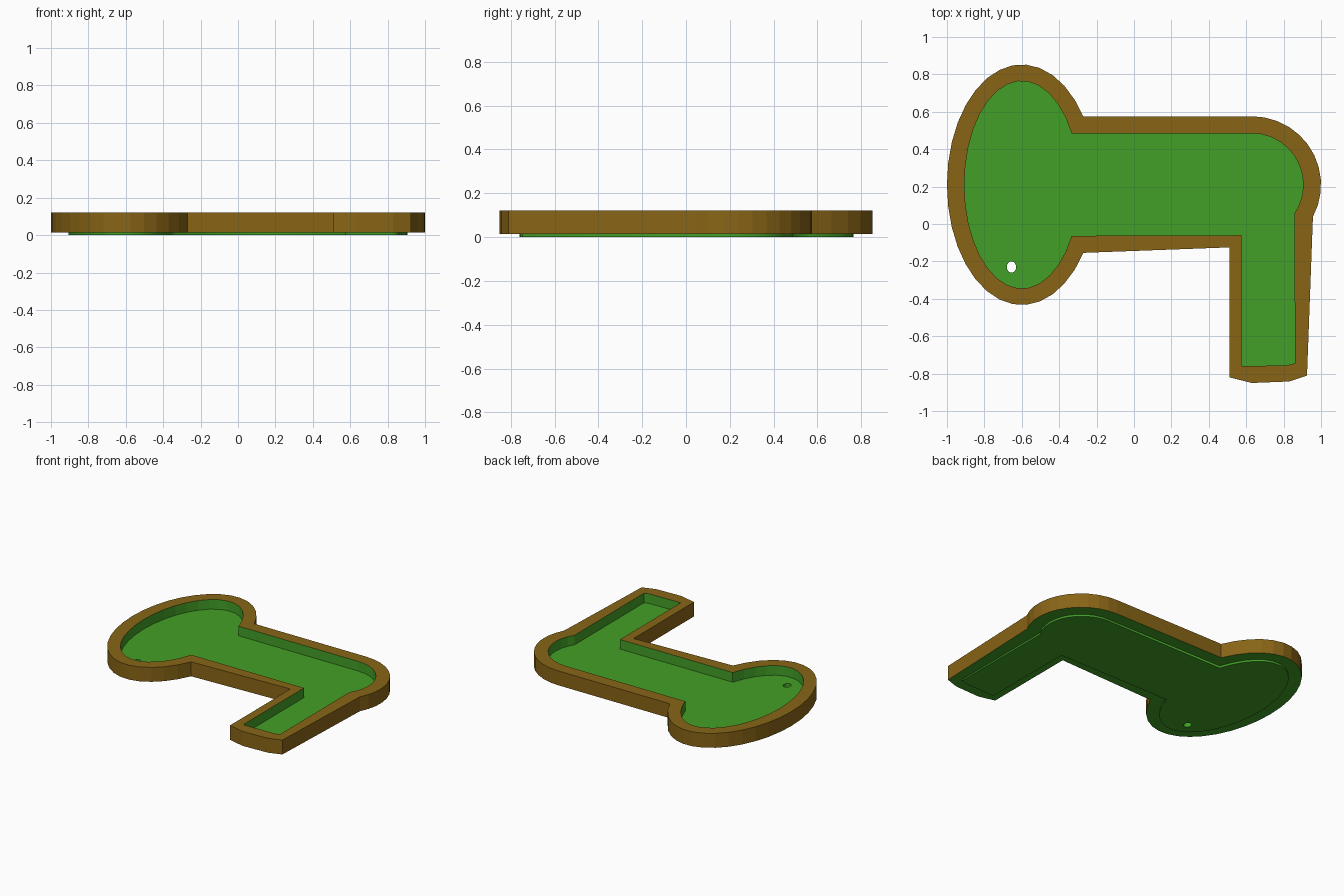
import bpy, bmesh
from math import cos, sin, radians

if "Cube" in bpy.data.objects:
    bpy.data.objects.remove(bpy.data.objects["Cube"])

def material(name, color):
    m = bpy.data.materials.new(name)
    m.diffuse_color = color
    m.use_nodes = True
    m.node_tree.nodes["Principled BSDF"].inputs["Base Color"].default_value = m.diffuse_color
    return m

brown = material("wood_brown", (0.25, 0.13, 0.008, 1))
green = material("turf_green", (0.055, 0.35, 0.02, 1))

def arc(cx, cy, rx, ry, a0, a1, n):
    angles = [radians(a0 + (a1 - a0) * i / n) for i in range(n + 1)]
    return [(cx + rx * cos(a), cy + ry * sin(a)) for a in angles]

def outline(left, right, leg, a_left, a_right):
    """Oval end, then the leg corners, then the rounded bend (counter-clockwise)."""
    return (arc(-0.6, 0.21, *left, a_left, 360 - a_left, 28) + leg
            + arc(0.63, 0.21, *right, a_right, 90, 11))

inner = outline((0.307, 0.555), (0.275, 0.275),
                [(0.575, -0.06), (0.575, -0.76), (0.62, -0.76), (0.82, -0.755), (0.86, -0.745)],
                29.5, -33.75)
outer = outline((0.4, 0.643), (0.37, 0.366),
                [(0.51, -0.125), (0.51, -0.82), (0.63, -0.85), (0.83, -0.842), (0.925, -0.81)],
                34.5, -28)

# Putting green: filled outline with a through hole for the cup
curve = bpy.data.curves.new("putting_green", 'CURVE')
curve.dimensions = '2D'
curve.fill_mode = 'BOTH'
curve.extrude = 0.025
for pts in (inner, arc(-0.655, -0.23, 0.025, 0.03, 0, 337.5, 15)):
    s = curve.splines.new('POLY')
    s.points.add(len(pts) - 1)
    for p, (x, y) in zip(s.points, pts):
        p.co = (x, y, 0, 1)
    s.use_cyclic_u = True
curve.materials.append(green)
turf = bpy.data.objects.new("putting_green", curve)
turf.location.z = 0.025
bpy.context.collection.objects.link(turf)
bpy.context.view_layer.objects.active = turf
turf.select_set(True)
bpy.ops.object.convert(target='MESH')

# Border rail: ring between the outlines; turf lines its inside and underside
bm = bmesh.new()
loops = [[bm.verts.new((x, y, z)) for x, y in pts]
         for pts, z in ((outer, 0.015), (outer, 0.12), (inner, 0.12), (inner, 0.015))]
n = len(inner)
for k in range(4):
    a, b = loops[k], loops[(k + 1) % 4]
    for i in range(n):
        j = (i + 1) % n
        f = bm.faces.new((a[i], a[j], b[j], b[i]))
        f.material_index = 0 if k < 2 else 1
bmesh.ops.recalc_face_normals(bm, faces=bm.faces)
mesh = bpy.data.meshes.new("border_rail")
bm.to_mesh(mesh)
bm.free()
mesh.materials.append(brown)
mesh.materials.append(green)
bpy.context.collection.objects.link(bpy.data.objects.new("border_rail", mesh))
